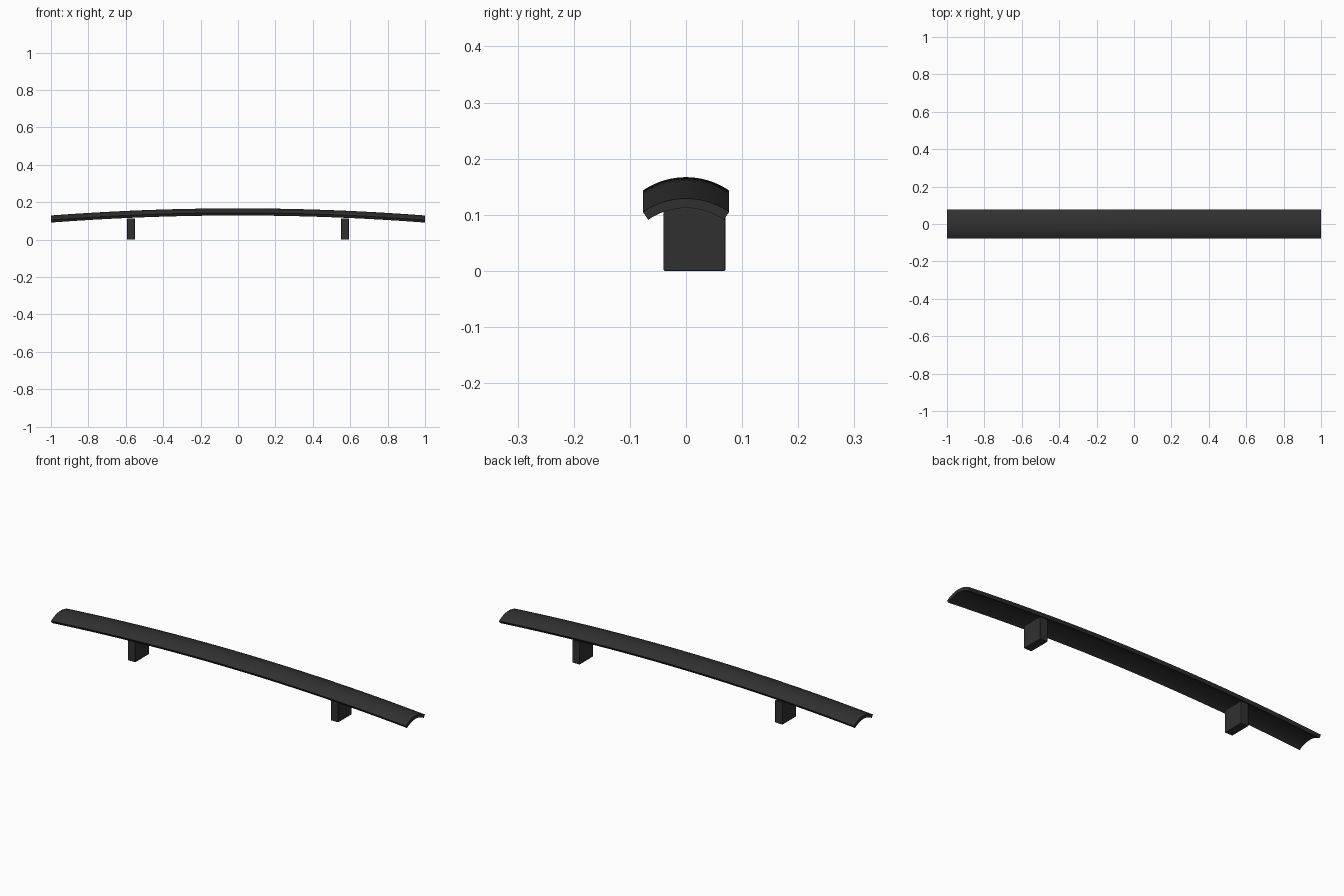
import bpy, bmesh
from math import sin, cos, radians

cube = bpy.data.objects.get("Cube")
if cube:
    bpy.data.objects.remove(cube, do_unlink=True)

charcoal = (0.03, 0.03, 0.03, 1)
mat = bpy.data.materials.new("charcoal")
mat.use_nodes = True
mat.diffuse_color = charcoal
bsdf = mat.node_tree.nodes["Principled BSDF"]
bsdf.inputs["Base Color"].default_value = charcoal
bsdf.inputs["Roughness"].default_value = 0.6


def add_object(name, bm):
    bmesh.ops.recalc_face_normals(bm, faces=bm.faces)
    mesh = bpy.data.meshes.new(name)
    bm.to_mesh(mesh)
    bm.free()
    mesh.materials.append(mat)
    obj = bpy.data.objects.new(name, mesh)
    bpy.context.collection.objects.link(obj)
    bpy.ops.object.select_all(action="DESELECT")
    obj.select_set(True)
    bpy.context.view_layer.objects.active = obj
    bpy.ops.object.shade_smooth_by_angle(angle=radians(30))
    return obj


# Curved grip: an arched strip swept along a shallow bow
OUTER, INNER, HALF_ANGLE = 0.1355, 0.1185, radians(34.6)
CROWN, BOW = 0.167, 0.038
ARC_STEPS, LENGTH_STEPS = 16, 40

angles = [HALF_ANGLE * (2 * i / ARC_STEPS - 1) for i in range(ARC_STEPS + 1)]
profile = [(OUTER * sin(a), OUTER * (cos(a) - 1)) for a in angles]
profile += [(INNER * sin(a), INNER * cos(a) - OUTER) for a in reversed(angles)]

bm = bmesh.new()
rings = []
for i in range(LENGTH_STEPS + 1):
    x = 2 * i / LENGTH_STEPS - 1
    rings.append([bm.verts.new((x, y, CROWN - BOW * x * x + z)) for y, z in profile])
n = len(profile)
for a, b in zip(rings, rings[1:]):
    for j in range(n):
        k = (j + 1) % n
        bm.faces.new((a[j], a[k], b[k], b[j]))
# End caps as strips between the outer and inner arcs
for ring in (rings[0], rings[-1]):
    for j in range(ARC_STEPS):
        bm.faces.new((ring[j], ring[j + 1], ring[n - 2 - j], ring[n - 1 - j]))
add_object("curved_grip", bm)

# Mounting posts beneath the grip
for side, name in ((1, "left_post"), (-1, "right_post")):
    bm = bmesh.new()
    bmesh.ops.create_cube(bm, size=1)
    for v in bm.verts:
        v.co = (side * 0.572 + v.co.x * 0.042, 0.015 + v.co.y * 0.11, (v.co.z + 0.5) * 0.113)
    post = add_object(name, bm)
    bevel = post.modifiers.new("softened_edges", "BEVEL")
    bevel.width = 0.002
    bevel.segments = 2
